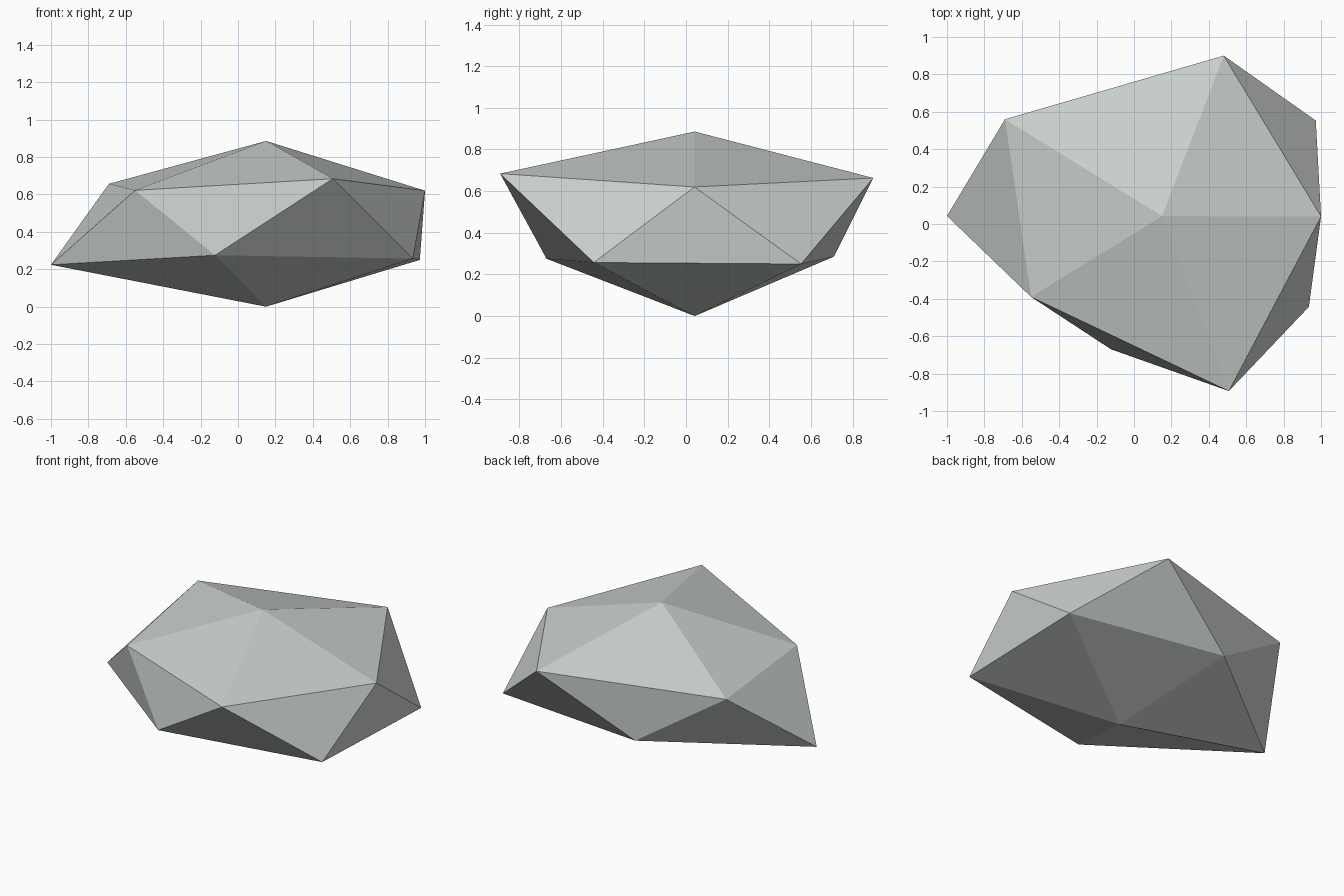
import bpy, bmesh

if "Cube" in bpy.data.objects:
    bpy.data.objects.remove(bpy.data.objects["Cube"])

# Low-poly boulder: a distorted icosahedron made of two staggered rings and two poles
upper = [(1.0, 0.04, 0.62), (0.48, 0.90, 0.663), (-0.69, 0.56, 0.657),
         (-0.55, -0.39, 0.622), (0.507, -0.893, 0.684)]
lower = [(0.972, 0.553, 0.25), (-0.12, 0.71, 0.285), (-1.0, 0.043, 0.224),
         (-0.123, -0.67, 0.275), (0.935, -0.443, 0.257)]

bm = bmesh.new()
top = bm.verts.new((0.15, 0.042, 0.886))
bottom = bm.verts.new((0.15, 0.042, 0.0))
up = [bm.verts.new(p) for p in upper]
low = [bm.verts.new(p) for p in lower]

for i in range(5):
    j = (i + 1) % 5
    bm.faces.new((top, up[i], up[j]))          # cap
    bm.faces.new((up[j], up[i], low[i]))       # belt
    bm.faces.new((low[i], low[j], up[j]))      # belt
    bm.faces.new((bottom, low[j], low[i]))     # underside
bmesh.ops.recalc_face_normals(bm, faces=bm.faces[:])

mesh = bpy.data.meshes.new("rock")
bm.to_mesh(mesh)
bm.free()

# Single pale stone colour
stone = bpy.data.materials.new("pale grey stone")
stone.diffuse_color = (0.60, 0.64, 0.61, 1.0)
stone.use_nodes = True
stone.node_tree.nodes["Principled BSDF"].inputs["Base Color"].default_value = stone.diffuse_color
mesh.materials.append(stone)

rock = bpy.data.objects.new("rock", mesh)
bpy.context.collection.objects.link(rock)
